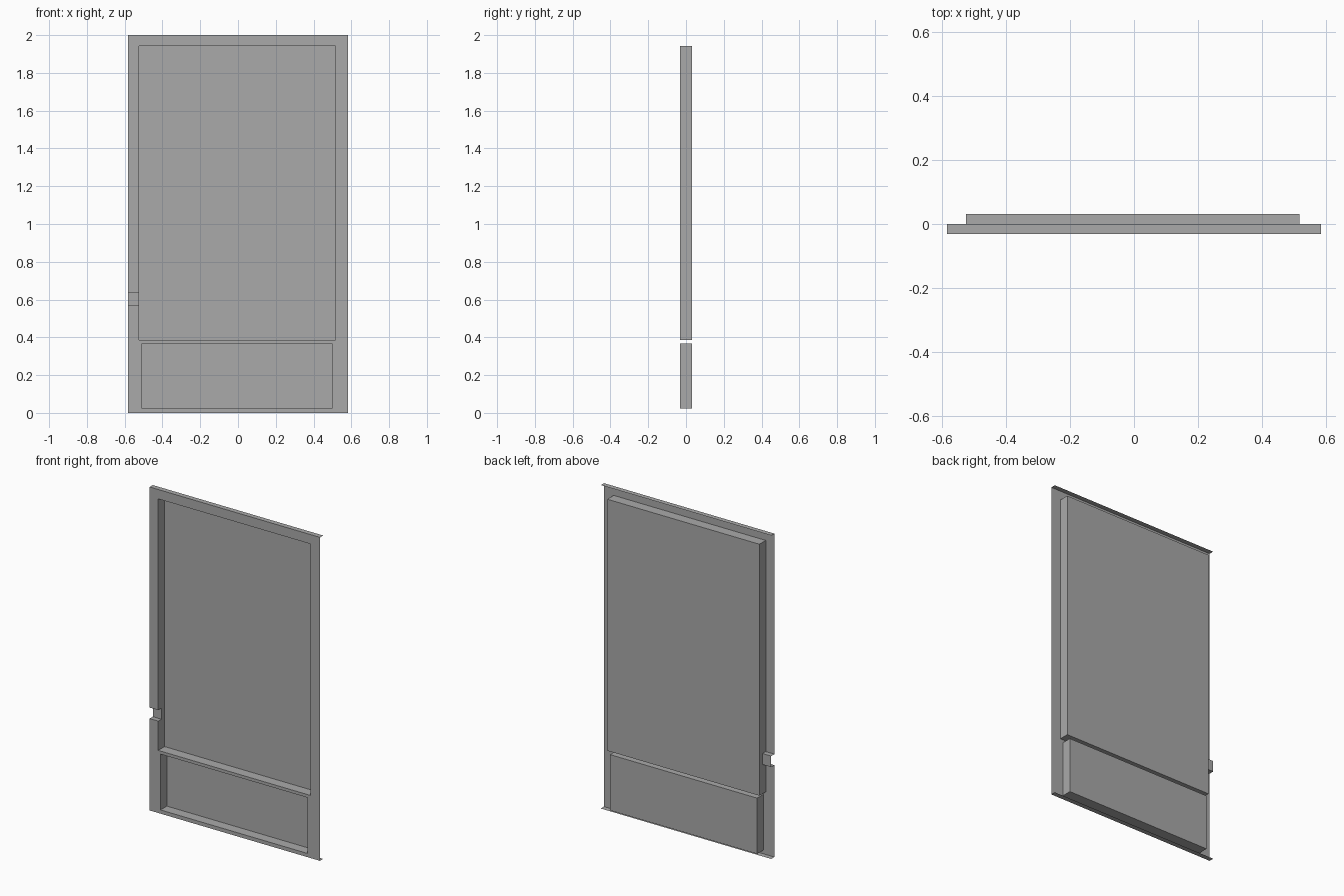
import bpy, bmesh

if "Cube" in bpy.data.objects:
    bpy.data.objects.remove(bpy.data.objects["Cube"])

FRONT, MID, BACK = -0.031, 0.0, 0.031   # face sheet, flange/notch depth, tray floor
W, H = 0.583, 2.0

# pressed areas: x0, x1, z0, z1, depth
upper_tray = (-0.524, 0.517, 0.387, 1.942, BACK)
lower_tray = (-0.508, 0.498, 0.023, 0.368, BACK)
side_notch = (-W, -0.524, 0.568, 0.636, MID)
pressings = (upper_tray, lower_tray, side_notch)

xs = sorted({-W, W, *(v for p in pressings for v in p[:2])})
zs = sorted({0.0, H, *(v for p in pressings for v in p[2:4])})


def depth(i, j):
    """Depth of the sheet in one grid cell."""
    x, z = (xs[i] + xs[i + 1]) / 2, (zs[j] + zs[j + 1]) / 2
    for x0, x1, z0, z1, d in pressings:
        if x0 < x < x1 and z0 < z < z1:
            return d
    return FRONT


bm = bmesh.new()


def quad(*pts):
    bm.faces.new([bm.verts.new(p) for p in pts])


nx, nz = len(xs) - 1, len(zs) - 1
for i in range(nx):
    for j in range(nz):
        x0, x1, z0, z1, d = xs[i], xs[i + 1], zs[j], zs[j + 1], depth(i, j)
        # sheet face
        quad((x0, d, z0), (x1, d, z0), (x1, d, z1), (x0, d, z1))
        # step walls towards the next cell sideways and upwards
        if i + 1 < nx and (e := depth(i + 1, j)) != d:
            quad((x1, d, z0), (x1, e, z0), (x1, e, z1), (x1, d, z1))
        if j + 1 < nz and (e := depth(i, j + 1)) != d:
            quad((x0, d, z1), (x1, d, z1), (x1, e, z1), (x0, e, z1))

# folded flanges along the top and bottom edges
for z in (0.0, H):
    for x0, x1 in zip(xs, xs[1:]):
        quad((x0, FRONT, z), (x1, FRONT, z), (x1, MID, z), (x0, MID, z))

bmesh.ops.remove_doubles(bm, verts=bm.verts, dist=0.0001)
bmesh.ops.recalc_face_normals(bm, faces=bm.faces)
# the sheet faces forward
bm.faces.ensure_lookup_table()
if sum(f.normal.y * f.calc_area() for f in bm.faces) > 0:
    bmesh.ops.reverse_faces(bm, faces=bm.faces)

mesh = bpy.data.meshes.new("pressed_panel")
bm.to_mesh(mesh)
bm.free()

grey = bpy.data.materials.new("plain grey")
grey.diffuse_color = (0.4, 0.4, 0.4, 1)
grey.use_nodes = True
grey.node_tree.nodes["Principled BSDF"].inputs["Base Color"].default_value = grey.diffuse_color
mesh.materials.append(grey)
panel = bpy.data.objects.new("pressed_panel", mesh)
bpy.context.collection.objects.link(panel)
